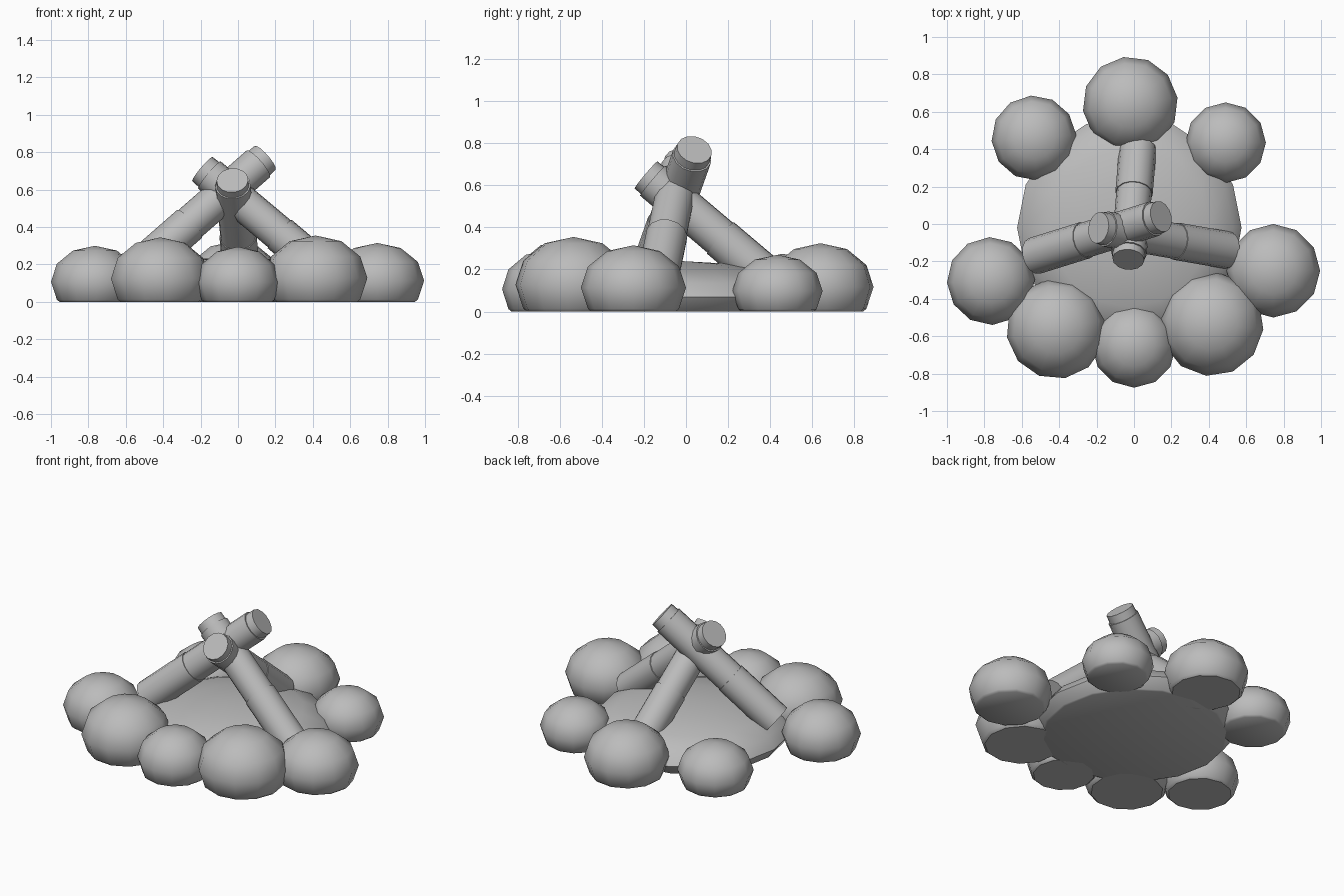
import bpy, bmesh, math
from mathutils import Vector, Matrix

if "Cube" in bpy.data.objects:
    bpy.data.objects.remove(bpy.data.objects["Cube"])

grey = bpy.data.materials.new("stone_grey")
grey.diffuse_color = (0.5, 0.5, 0.5, 1)
grey.use_nodes = True
grey.node_tree.nodes["Principled BSDF"].inputs["Base Color"].default_value = grey.diffuse_color


def finish(bm, name):
    bmesh.ops.recalc_face_normals(bm, faces=bm.faces)
    mesh = bpy.data.meshes.new(name)
    bm.to_mesh(mesh)
    bm.free()
    mesh.materials.append(grey)
    obj = bpy.data.objects.new(name, mesh)
    bpy.context.collection.objects.link(obj)
    bpy.ops.object.select_all(action='DESELECT')
    obj.select_set(True)
    bpy.context.view_layer.objects.active = obj
    bpy.ops.object.shade_smooth_by_angle(angle=math.radians(40))
    return obj


def flat_based_ball(name, x, y, z, radius, height, turn=0, sides=12, rings=6):
    """Squashed ball cut flat on the ground."""
    bm = bmesh.new()
    bmesh.ops.create_uvsphere(bm, u_segments=sides, v_segments=rings, radius=1)
    bm.transform(Matrix.Translation((x, y, z))
                 @ Matrix.Rotation(math.radians(turn), 4, 'Z')
                 @ Matrix.Diagonal((radius, radius, height, 1)))
    cut = bmesh.ops.bisect_plane(bm, geom=bm.verts[:] + bm.edges[:] + bm.faces[:],
                                 plane_co=(0, 0, 0), plane_no=(0, 0, 1), clear_inner=True)
    rim = [e for e in cut["geom_cut"] if isinstance(e, bmesh.types.BMEdge)]
    bmesh.ops.holes_fill(bm, edges=rim, sides=0)
    return finish(bm, name)


def log(name, top, foot, sides=14):
    """Stepped round log: narrow tip, upper part, slightly thicker lower part."""
    top, foot = Vector(top), Vector(foot)
    axis = foot - top
    profile = [(0, 0.085), (0.055, 0.087), (0.055, 0.095), (0.6, 0.095),
               (0.6, 0.1), (1, 0.1)]
    turn = axis.to_track_quat('Z', 'Y').to_matrix()
    bm = bmesh.new()
    loops = []
    for t, r in profile:
        ring = []
        for i in range(sides):
            a = math.tau * i / sides
            ring.append(bm.verts.new(top + axis * t + turn @ Vector((r * math.cos(a), r * math.sin(a), 0))))
        loops.append(ring)
    for a, b in zip(loops, loops[1:]):
        for i in range(sides):
            j = (i + 1) % sides
            bm.faces.new((a[i], a[j], b[j], b[i]))
    bm.faces.new(loops[0])
    bm.faces.new(loops[-1])
    return finish(bm, name)


# Ash mound in the middle
flat_based_ball("ash_mound", -0.025, -0.02, 0.07, 0.6, 0.17, 0, 16, 8)

# Ring of stones: x, y, radius, top height, turn
stones = [(-0.02, 0.64, 0.255, 0.325, 8), (-0.535, 0.46, 0.227, 0.275, 4),
          (0.49, 0.435, 0.215, 0.27, 0), (-0.765, -0.305, 0.235, 0.30, 2),
          (0.745, -0.25, 0.25, 0.315, 0), (-0.415, -0.56, 0.268, 0.345, 10),
          (0.415, -0.535, 0.278, 0.355, -6), (0.0, -0.65, 0.225, 0.295, 0)]
for n, (x, y, r, h, turn) in enumerate(stones, 1):
    flat_based_ball(f"ring_stone_{n}", x, y, h * 0.36, r, h * 0.64, turn)

# Three logs leaning together
log("log_left", (0.145, 0.04, 0.77), (-0.53, -0.17, 0.18))
log("log_right", (-0.19, -0.02, 0.71), (0.5, -0.14, 0.13))
log("log_back", (-0.03, -0.19, 0.65), (0.02, 0.4, 0.15))
